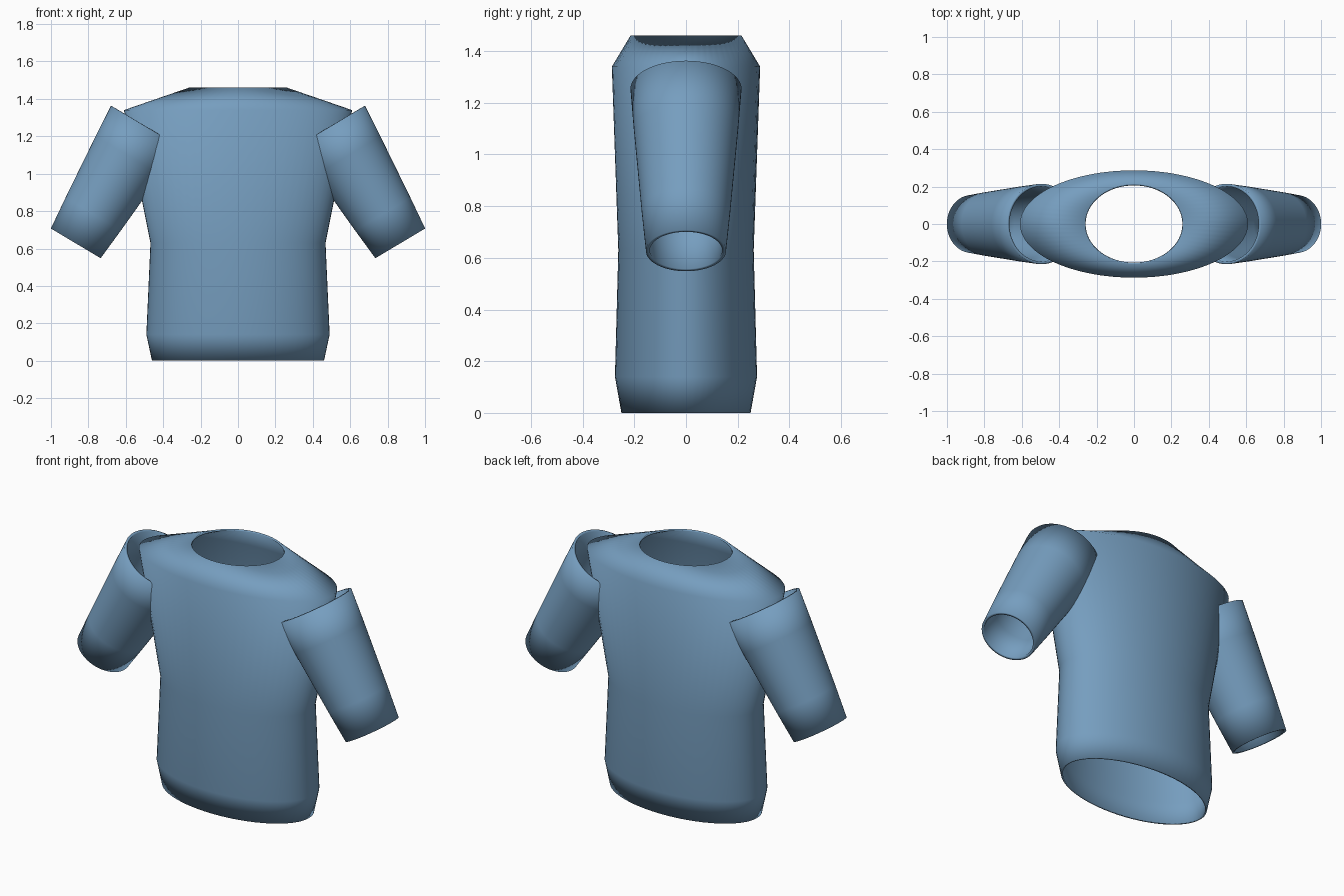
import bpy
import bmesh
import math
from mathutils import Matrix, Vector

SIDES = 64

if "Cube" in bpy.data.objects:
    bpy.data.objects.remove(bpy.data.objects["Cube"], do_unlink=True)

# One cloth colour
cloth = bpy.data.materials.new("blue cloth")
cloth.use_nodes = True
COLOUR = (0.18, 0.34, 0.52, 1)
cloth.diffuse_color = COLOUR
cloth.node_tree.nodes["Principled BSDF"].inputs["Base Color"].default_value = COLOUR


def open_tube(name, profile, thickness, matrix=Matrix()):
    """Loft elliptical rings (height, x radius, y radius) into an open cloth shell."""
    bm = bmesh.new()
    rings = []
    for z, rx, ry in profile:
        angles = [2 * math.pi * i / SIDES for i in range(SIDES)]
        rings.append([bm.verts.new((rx * math.cos(a), ry * math.sin(a), z)) for a in angles])
    for low, high in zip(rings, rings[1:]):
        for i in range(SIDES):
            j = (i + 1) % SIDES
            bm.faces.new((low[i], low[j], high[j], high[i])).smooth = True
    bm.transform(matrix)
    mesh = bpy.data.meshes.new(name)
    bm.to_mesh(mesh)
    bm.free()
    mesh.materials.append(cloth)
    obj = bpy.data.objects.new(name, mesh)
    bpy.context.collection.objects.link(obj)
    shell = obj.modifiers.new("cloth thickness", 'SOLIDIFY')
    shell.thickness = thickness
    shell.offset = -1
    return obj


# Torso: hem, hips, waist, shoulder line, neck opening
open_tube("shirt_body", [
    (0.0, 0.46, 0.25),
    (0.14, 0.49, 0.275),
    (0.63, 0.468, 0.262),
    (1.34, 0.61, 0.287),
    (1.46, 0.262, 0.215),
], 0.01)

# Sleeves: cuff at the bottom, wider shoulder end sunk into the body
shoulder = Vector((0.49, 0, 1.25))
cuff = Vector((0.8675, 0, 0.6275))
length = (shoulder - cuff).length
tilt = math.radians(30.8)
sleeve_profile = [(length * t, r, r) for t, r in
                  ((0, 0.155), (0.25, 0.172), (0.75, 0.202), (1, 0.215))]

for side, sign in (("left", 1), ("right", -1)):
    place = (Matrix.Translation((sign * cuff.x, 0, cuff.z))
             @ Matrix.Rotation(-sign * tilt, 4, 'Y'))
    open_tube(side + "_sleeve", sleeve_profile, 0.015, place)
